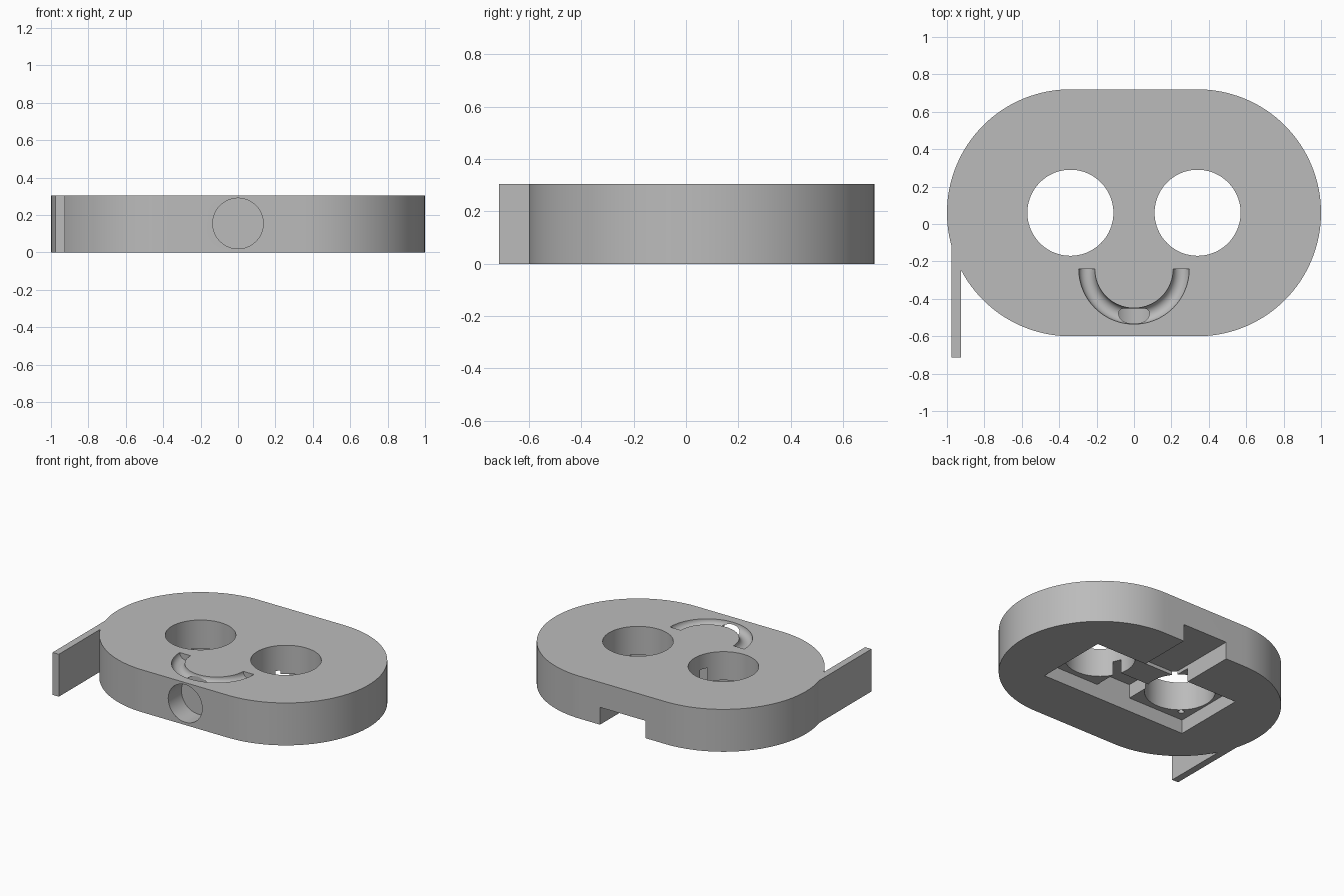
import bpy, bmesh, math
from mathutils import Matrix, Vector

if "Cube" in bpy.data.objects:
    bpy.data.objects.remove(bpy.data.objects["Cube"], do_unlink=True)

HEIGHT = 0.305
MID_Y = 0.06
EYE_X = 0.34

grey = bpy.data.materials.new("light_grey")
grey.use_nodes = True
colour = (0.5, 0.5, 0.5, 1)
grey.diffuse_color = colour
grey.node_tree.nodes["Principled BSDF"].inputs["Base Color"].default_value = colour


def make_object(name, bm):
    bmesh.ops.recalc_face_normals(bm, faces=bm.faces)
    mesh = bpy.data.meshes.new(name)
    bm.to_mesh(mesh)
    bm.free()
    mesh.materials.append(grey)
    obj = bpy.data.objects.new(name, mesh)
    bpy.context.collection.objects.link(obj)
    return obj


def box(name, low, high):
    bm = bmesh.new()
    low, high = Vector(low), Vector(high)
    size = high - low
    place = Matrix.Translation((low + high) / 2) @ Matrix.Diagonal((*size, 1))
    bmesh.ops.create_cube(bm, size=1, matrix=place)
    return make_object(name, bm)


def cylinder(name, centre, radius, depth, sides=96, tilt=0):
    bm = bmesh.new()
    place = Matrix.Translation(centre) @ Matrix.Rotation(tilt, 4, "X")
    bmesh.ops.create_cone(bm, cap_ends=True, segments=sides, radius1=radius,
                          radius2=radius, depth=depth, matrix=place)
    return make_object(name, bm)


def stadium(name, half_length, radius, steps=64):
    bm = bmesh.new()
    verts = []
    for side, start in ((1, -math.pi / 2), (-1, math.pi / 2)):
        for i in range(steps + 1):
            a = start + math.pi * i / steps
            verts.append(bm.verts.new((side * half_length + radius * math.cos(a),
                                       MID_Y + radius * math.sin(a), 0)))
    face = bm.faces.new(verts)
    extruded = bmesh.ops.extrude_face_region(bm, geom=[face])["geom"]
    bmesh.ops.translate(bm, vec=(0, 0, HEIGHT),
                        verts=[v for v in extruded if isinstance(v, bmesh.types.BMVert)])
    return make_object(name, bm)


def half_ring(name, centre, ring, tube):
    # Torus cut in half, keeping the lower (-y) arc
    bpy.ops.mesh.primitive_torus_add(major_radius=ring, minor_radius=tube,
                                     major_segments=96, minor_segments=32)
    torus = bpy.context.object
    bm = bmesh.new()
    bm.from_mesh(torus.data)
    bpy.data.objects.remove(torus, do_unlink=True)
    bmesh.ops.bisect_plane(bm, geom=bm.verts[:] + bm.edges[:] + bm.faces[:],
                           plane_co=(0, 0, 0), plane_no=(0, 1, 0), clear_outer=True)
    bmesh.ops.holes_fill(bm, edges=[e for e in bm.edges if e.is_boundary])
    bmesh.ops.translate(bm, verts=bm.verts, vec=centre)
    return make_object(name, bm)


def combine(target, tool, operation):
    mod = target.modifiers.new(tool.name, "BOOLEAN")
    mod.operation = operation
    mod.solver = "EXACT"
    mod.object = tool
    bpy.context.view_layer.objects.active = target
    bpy.ops.object.modifier_apply(modifier=mod.name)
    bpy.data.objects.remove(tool, do_unlink=True)


# Rounded plate with the side arm
body = stadium("face_body", EYE_X, 0.66)
combine(body, box("side_arm", (-0.975, -0.715, 0), (-0.925, 0, HEIGHT)), "UNION")

cutters = [
    # Shallow tray, back slot and deeper pocket in the underside
    box("tray", (-0.585, MID_Y - 0.27, -0.1), (0.585, MID_Y + 0.27, 0.1)),
    box("back_slot", (-0.18, 0.2, -0.1), (0.18, 0.9, 0.125)),
    box("pocket", (-0.137, MID_Y - 0.27, -0.1), (0.137, MID_Y - 0.055, 0.2)),
    cylinder("pin_hole", (-0.51, -0.13, 0.1), 0.02, 0.1, 24),
    # Round socket in the front edge
    cylinder("front_socket", (0, -0.6, 0.155), 0.135, 0.3, 96, math.pi / 2),
    # Smile groove
    half_ring("smile", (0, -0.24, HEIGHT), 0.2525, 0.043),
]
# Eye holes
for side in (-1, 1):
    cutters.append(cylinder("eye_hole", (side * EYE_X, MID_Y, 0.15), 0.23, 1))
for cutter in cutters:
    combine(body, cutter, "DIFFERENCE")

# Smooth curved walls, keep crisp edges
bpy.ops.object.select_all(action="DESELECT")
body.select_set(True)
bpy.context.view_layer.objects.active = body
bpy.ops.object.shade_smooth_by_angle(angle=math.radians(30))
